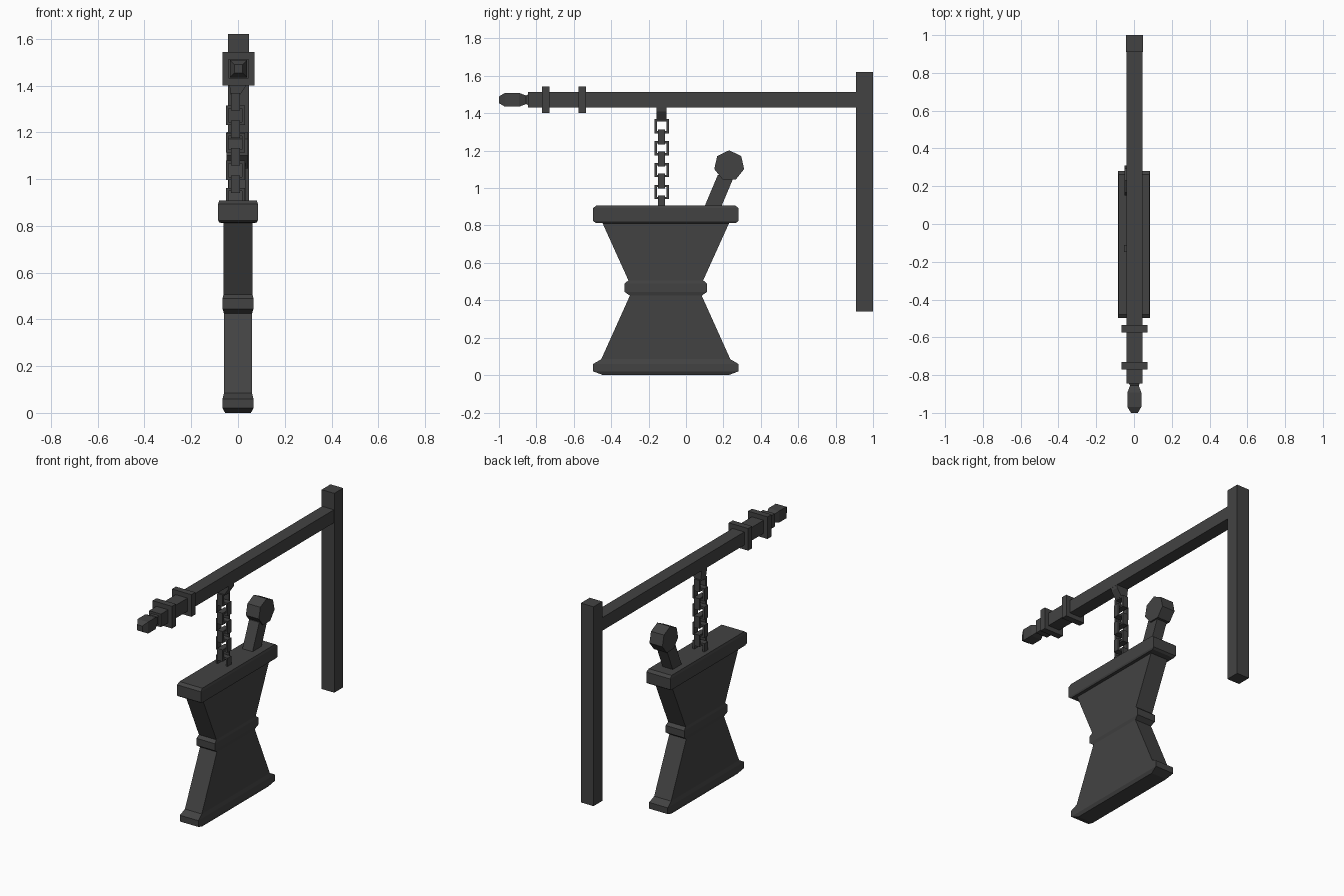
import bpy, bmesh, math
from mathutils import Vector

if "Cube" in bpy.data.objects:
    bpy.data.objects.remove(bpy.data.objects["Cube"])

iron = bpy.data.materials.new("dark_iron")
iron.diffuse_color = (0.055, 0.055, 0.055, 1)
iron.use_nodes = True
iron.node_tree.nodes["Principled BSDF"].inputs["Base Color"].default_value = iron.diffuse_color


def loft(name, rings):
    """Skin a closed solid through rings with equal point counts."""
    bm = bmesh.new()
    vs = [[bm.verts.new(p) for p in r] for r in rings]
    n = len(vs[0])
    for a, b in zip(vs, vs[1:]):
        for i in range(n):
            j = (i + 1) % n
            bm.faces.new((a[i], a[j], b[j], b[i]))
    bm.faces.new(vs[0])
    bm.faces.new(vs[-1])
    bmesh.ops.recalc_face_normals(bm, faces=bm.faces)
    me = bpy.data.meshes.new(name)
    bm.to_mesh(me)
    bm.free()
    me.materials.append(iron)
    ob = bpy.data.objects.new(name, me)
    bpy.context.collection.objects.link(ob)
    return ob


SQ = ((-1, -1), (1, -1), (1, 1), (-1, 1))


def rect_z(cx, cy, z, hx, hy):
    return [(cx + a * hx, cy + b * hy, z) for a, b in SQ]


def rect_y(cx, y, cz, hx, hz):
    return [(cx + a * hx, y, cz + b * hz) for a, b in SQ]


# wall post and beam
C = 0.002
BZ = 1.472
loft("wall_post", [rect_z(C, 0.955, z, 0.045, 0.045) for z in (0.34, 1.62)])
loft("beam", [rect_y(C, y, BZ, 0.042, 0.042) for y in (-0.845, 0.93)])

# collars and finial at the beam's free end
for i, y in enumerate((-0.751, -0.555)):
    loft(f"beam_collar_{i + 1}", [rect_y(C, y + d, BZ, 0.069, 0.071) for d in (-0.02, 0.02)])
loft("beam_finial", [rect_y(C, y, BZ, h, h) for y, h in
     ((-0.84, 0.03), (-0.855, 0.023), (-0.893, 0.037), (-0.968, 0.037), (-1.0, 0.018))])

# mortar: z, half width along y, half thickness along x
mortar = [(0.005, 0.335, 0.055), (0.02, 0.388, 0.066), (0.06, 0.388, 0.066),
          (0.085, 0.345, 0.06), (0.425, 0.192, 0.06), (0.445, 0.22, 0.066),
          (0.49, 0.22, 0.066), (0.507, 0.2, 0.062), (0.812, 0.338, 0.062),
          (0.814, 0.375, 0.08), (0.824, 0.389, 0.085), (0.893, 0.389, 0.085),
          (0.908, 0.37, 0.081)]
mortar[0] = (0.0, 0.335, 0.055)
loft("mortar", [rect_z(0, -0.108, z, hx, hy) for z, hy, hx in mortar])

# pestle: slanted square handle with a seven-sided head
loft("pestle_handle", [rect_z(-0.004, y, z, 0.036, 0.045)
                       for y, z in ((0.135, 0.88), (0.215, 1.07))])
head = [(0.082 * math.sin(i * math.tau / 7), 0.082 * math.cos(i * math.tau / 7)) for i in range(7)]
loft("pestle_head", [[(x, 0.231 + a, 1.12 + b) for a, b in head] for x in (-0.05, 0.042)])

# chain hanger
CX, CY = -0.011, -0.13
loft("chain_hanger", [rect_z(C, CY, 1.435, 0.042, 0.027), rect_z(C, CY, 1.41, 0.04, 0.027),
                      rect_z(CX, CY, 1.362, 0.02, 0.027)])


def link(name, z, half, across_x):
    """Square open link: four mitred sides swept around the hole."""
    t, w = 0.012, 0.019
    bm = bmesh.new()
    rings = []
    for a, b in SQ:
        ring = []
        for h, d in ((half, -w), (half, w), (half - t, w), (half - t, -w)):
            p = (CX + a * h, CY + d, z + b * h) if across_x else (CX + d, CY + a * h, z + b * h)
            ring.append(bm.verts.new(p))
        rings.append(ring)
    for k in range(4):
        r, s = rings[k], rings[(k + 1) % 4]
        for i in range(4):
            j = (i + 1) % 4
            bm.faces.new((r[i], r[j], s[j], s[i]))
    bmesh.ops.recalc_face_normals(bm, faces=bm.faces)
    me = bpy.data.meshes.new(name)
    bm.to_mesh(me)
    bm.free()
    me.materials.append(iron)
    bpy.context.collection.objects.link(bpy.data.objects.new(name, me))


# alternating chain links
for i in range(4):
    link(f"chain_link_side_{i + 1}", 1.331 - 0.1175 * i, 0.038, False)
    link(f"chain_link_front_{i + 1}", 1.273 - 0.1175 * i, 0.041, True)
